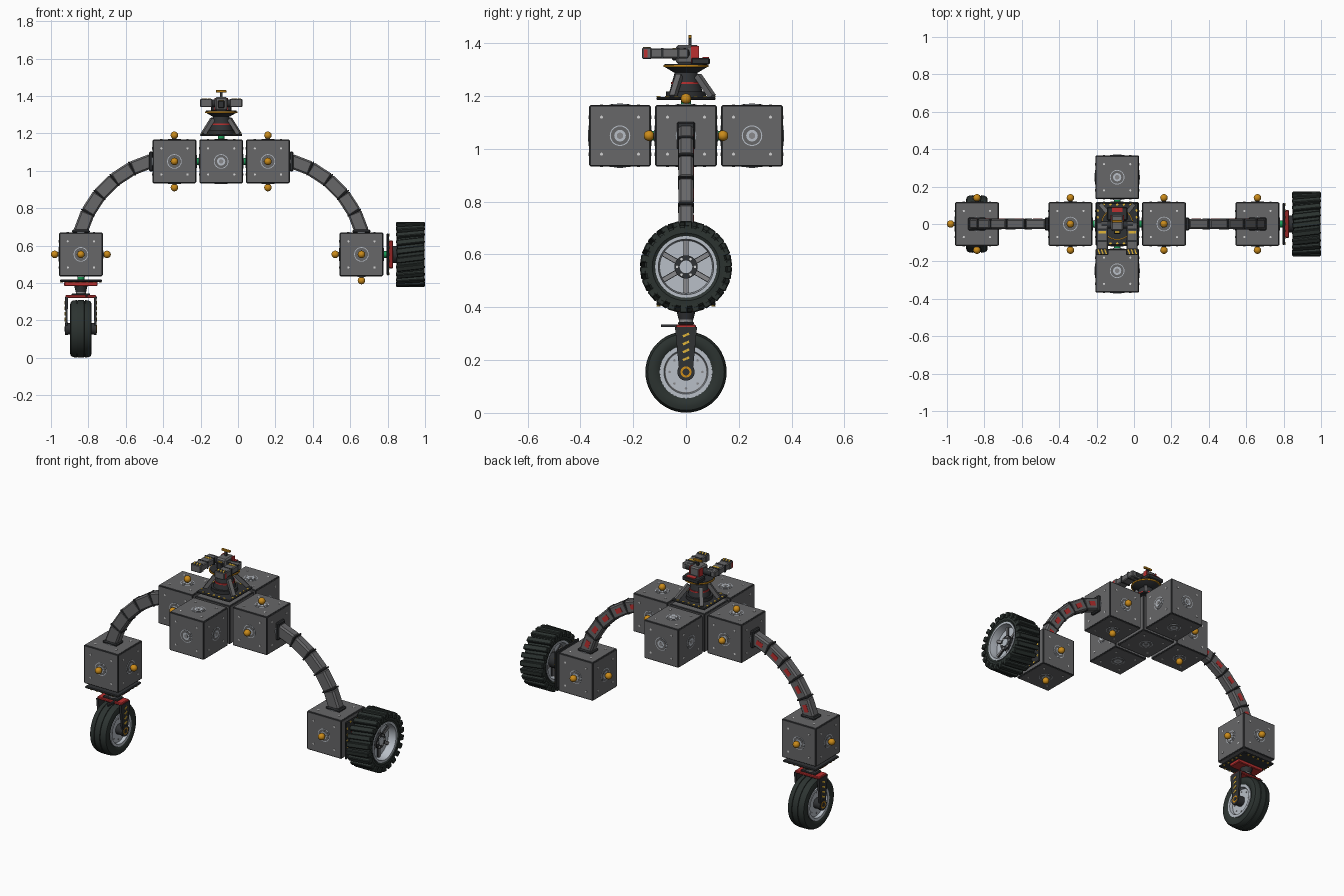
import bpy, bmesh, math
from mathutils import Matrix, Vector

cube = bpy.data.objects.get("Cube")
if cube:
    bpy.data.objects.remove(cube)

COLOURS = {
    "panel_grey": (0.135, 0.135, 0.14), "dark_steel": (0.03, 0.032, 0.035),
    "tyre_black": (0.025, 0.033, 0.03), "rim_silver": (0.48, 0.52, 0.57),
    "ball_orange": (0.6, 0.26, 0.01), "red_paint": (0.5, 0.03, 0.03),
    "green_link": (0.01, 0.32, 0.09), "hazard_yellow": (0.75, 0.46, 0.04),
    "rivet_white": (0.65, 0.65, 0.65), "socket_grey": (0.25, 0.25, 0.26)}
MATS = []
for mat_name, rgb in COLOURS.items():
    mat = bpy.data.materials.new(mat_name)
    mat.use_nodes = True
    mat.diffuse_color = (*rgb, 1)
    mat.node_tree.nodes["Principled BSDF"].inputs["Base Color"].default_value = (*rgb, 1)
    MATS.append(mat)
GREY, DARK, TYRE, SILVER, ORANGE, RED, GREEN, YELLOW, WHITE, SOCKET = range(10)

T = lambda x, y, z: Matrix.Translation((x, y, z))
R = lambda deg, axis: Matrix.Rotation(math.radians(deg), 4, axis)
# Turns local +z toward each of the six directions
FACING = {"+z": R(0, 'X'), "-z": R(180, 'X'), "+x": R(90, 'Y'),
          "-x": R(-90, 'Y'), "+y": R(-90, 'X'), "-y": R(90, 'X')}


class Part:
    """Collects simple shapes into one object; m is the current frame."""
    def __init__(self, m=None):
        self.bm, self.m = bmesh.new(), m or Matrix()

    def paint(self, verts, mat):
        for f in {f for v in verts for f in v.link_faces}:
            f.material_index = mat

    def box(self, loc, size, mat, turn=Matrix(), bevel=0):
        m = self.m @ T(*loc) @ turn @ Matrix.Diagonal((*size, 1))
        verts = bmesh.ops.create_cube(self.bm, size=1, matrix=m)["verts"]
        self.paint(verts, mat)
        if bevel:
            edges = list({e for v in verts for e in v.link_edges})
            bmesh.ops.bevel(self.bm, geom=edges, offset=bevel, segments=1,
                            affect='EDGES', material=mat)

    def cyl(self, loc, r, depth, mat, turn=Matrix(), top=None, n=24):
        verts = bmesh.ops.create_cone(
            self.bm, cap_ends=True, segments=n, radius1=r, radius2=r if top is None else top,
            depth=depth, matrix=self.m @ T(*loc) @ turn)["verts"]
        self.paint(verts, mat)

    def ball(self, loc, r, mat):
        self.paint(bmesh.ops.create_uvsphere(self.bm, u_segments=16, v_segments=10, radius=r,
                                             matrix=self.m @ T(*loc))["verts"], mat)

    def ring(self, profile, mat, n=40):
        # Closed (radius, height) profile turned around local z
        rows = [[self.bm.verts.new(self.m @ Vector(
            (r * math.cos(math.tau * i / n), r * math.sin(math.tau * i / n), h)))
            for i in range(n)] for r, h in profile]
        for a, b in zip(rows, rows[1:] + rows[:1]):
            for i in range(n):
                j = (i + 1) % n
                self.bm.faces.new((a[i], a[j], b[j], b[i])).material_index = mat

    def rod(self, p, q, w, mat):
        d = Vector(q) - Vector(p)
        self.box((Vector(p) + Vector(q)) / 2, (w, w, d.length), mat,
                 d.to_track_quat('Z', 'Y').to_matrix().to_4x4())

    def finish(self, name):
        bmesh.ops.recalc_face_normals(self.bm, faces=self.bm.faces)
        mesh = bpy.data.meshes.new(name)
        self.bm.to_mesh(mesh)
        self.bm.free()
        for mat in MATS:
            mesh.materials.append(mat)
        obj = bpy.data.objects.new(name, mesh)
        bpy.context.collection.objects.link(obj)
        bpy.ops.object.select_all(action='DESELECT')
        obj.select_set(True)
        bpy.context.view_layer.objects.active = obj
        bpy.ops.object.shade_smooth_by_angle(angle=math.radians(35))


def module(name, loc, balls=(), links=()):
    # Cube with dark edges, face panels, sockets, rivets, ball plugs and green links
    base, p, h = T(*loc), Part(T(*loc)), 0.117
    p.box((0, 0, 0), (0.232,) * 3, DARK, bevel=0.004)
    for key, turn in FACING.items():
        p.m = base @ turn
        p.box((0, 0, h - 0.002), (0.222, 0.222, 0.004), GREY)
        for r, d, mat in ((0.039, 0.003, SILVER), (0.035, 0.005, GREY), (0.022, 0.007, SILVER),
                          (0.012, 0.009, SOCKET)):
            p.cyl((0, 0, h), r, d, mat)
        for sx in (-1, 1):
            for sy in (-1, 1):
                p.cyl((sx * 0.07, sy * 0.07, h), 0.006, 0.004, WHITE, n=8)
        if key in balls:
            p.cyl((0, 0, h + 0.005), 0.01, 0.02, DARK, n=12)
            p.ball((0, 0, 0.14), 0.02, ORANGE)
        if key in links:
            p.cyl((0, 0, h + 0.009), 0.018, 0.022, GREEN, n=16)
    p.finish(name)


def arm(name, s):
    # Shallow arc of straight segments with dark joints and red marks at the back
    p, steps, rad, step = Part(), 5, 0.54, 12
    at = lambda a: T(-0.09 + s * (0.231 + rad * math.sin(math.radians(a))), 0,
                     0.531 + rad * math.cos(math.radians(a))) @ R(s * a, 'Y')
    for i in range(steps):
        p.m = at(15 + (i + 0.5) * step)
        p.box((0, 0, -0.002), (0.117, 0.056, 0.076), GREY, bevel=0.009)
        p.box((0, 0.028, -0.002), (0.044, 0.003, 0.028), RED)
    for i in range(1, steps):
        p.m = at(15 + i * step)
        p.box((0, 0, 0), (0.009, 0.06, 0.082), DARK, bevel=0.003)
    # Flanges flat on the two cube faces
    p.m = Matrix()
    p.box((-0.09 + s * 0.376, 0, 1.05), (0.022, 0.07, 0.105), DARK, bevel=0.006)
    p.box((-0.09 + s * 0.75, 0, 0.676), (0.095, 0.07, 0.018), DARK, bevel=0.006)
    p.finish(name)


def mount(p):
    # Square adapter plate with warning marks, growing along local z from a cube face
    p.box((0, 0, 0.024), (0.225, 0.225, 0.012), DARK, bevel=0.004)
    keep = p.m
    for k in range(4):
        p.m = keep @ R(90 * k, 'Z')
        for i in range(5):
            p.box(((i - 2) * 0.036, 0.104, 0.031), (0.012, 0.01, 0.003), YELLOW, R(25, 'Z'))
    p.m = keep


MID = -0.09
module("core_module", (MID, 0, 1.05), links=("+x", "-x", "+y", "-y", "+z"))
module("front_module", (MID, -0.25, 1.05))
module("back_module", (MID, 0.25, 1.05))
for side, s in (("left", 1), ("right", -1)):
    module(side + "_module", (MID + s * 0.25, 0, 1.05), balls=("+z", "-z", "+y", "-y"))
    arm(side + "_arm", s)
module("left_wheel_module", (0.66, 0, 0.553), ("-x", "-z", "+y", "-y"), ("+x",))
module("right_wheel_module", (-0.84, 0, 0.553), ("-x", "+x", "+y", "-y"), ("-z",))

# Big lugged wheel, axle along x
p = Part(T(0.777, 0, 0.553) @ FACING["+x"])
mount(p)
p.box((0, 0, 0.042), (0.15, 0.15, 0.022), RED, bevel=0.006)
p.cyl((0, 0, 0.08), 0.045, 0.1, DARK)
p.finish("left_wheel_mount")
wheel = T(0.922, 0, 0.553) @ FACING["+x"]
p = Part(wheel)
half = [(0.113, 0.062), (0.128, 0.071), (0.15, 0.069), (0.158, 0.055)]
p.ring(half + [(r, -h) for r, h in half[::-1]], TYRE)
for i in range(22):
    p.m = wheel @ R(360 / 22 * i, 'Z')
    p.box((0.163, 0, 0), (0.022, 0.03, 0.152), TYRE, R(7, 'X'), 0.004)
    for s in (-1, 1):
        p.box((0.155, -s * 0.008, s * 0.069), (0.03, 0.026, 0.012), TYRE)
p.finish("left_tyre")
p = Part(wheel)
p.ring([(0.117, 0.068), (0.105, 0.068), (0.1, 0.03), (0.1, -0.03), (0.105, -0.068), (0.117, -0.068)], SILVER)
p.cyl((0, 0, 0), 0.101, 0.04, SILVER, n=40)
for i in range(6):
    turn = R(60 * i, 'Z')
    for w, d, mat in ((0.02, 0.056, DARK), (0.014, 0.062, SOCKET)):
        p.box(turn @ Vector((0.068, 0, 0)), (0.066, w, d), mat, turn)
    p.cyl(R(60 * i + 30, 'Z') @ Vector((0.034, 0, 0)), 0.005, 0.084, WHITE, n=8)
p.cyl((0, 0, 0), 0.044, 0.08, DARK)
p.cyl((0, 0, 0), 0.024, 0.09, SILVER)
p.finish("left_rim")

# Caster wheel with fork under the right module
p = Part(T(-0.84, 0, 0.436) @ FACING["-z"])
mount(p)
p.box((0, 0, 0.041), (0.18, 0.08, 0.022), RED, bevel=0.004)
p.cyl((0, 0, 0.066), 0.036, 0.034, DARK, top=0.028)
p.cyl((0, 0, 0.09), 0.026, 0.02, SOCKET)
p.finish("caster_mount")
p = Part(T(-0.84, 0, 0))
p.box((0, 0, 0.327), (0.165, 0.075, 0.016), RED, bevel=0.004)
p.box((0, 0, 0.339), (0.1, 0.06, 0.012), DARK, bevel=0.004)
p.rod((0.03, -0.03, 0.33), (0.03, -0.095, 0.33), 0.011, DARK)
for s in (-1, 1):
    # Tapered fork blade with warning stripes and axle cap
    p.m = T(-0.84 + s * 0.077, 0, 0.235)
    p.cyl((0, 0, 0.005), 0.036, 0.17, DARK, Matrix.Diagonal((0.19, 1, 1, 1)) @ R(45, 'Z'), top=0.059, n=4)
    for i in range(4):
        p.box((s * 0.005, 0, -0.03 + i * 0.03), (0.009, 0.026, 0.009), YELLOW, R(25, 'X'))
    for r, d, mat in ((0.033, 0.014, DARK), (0.021, 0.017, ORANGE), (0.013, 0.02, DARK)):
        p.cyl((0, 0, -0.08), r, d, mat, FACING["+x"])
p.finish("caster_fork")
p = Part(T(-0.84, 0, 0.155) @ FACING["+x"])
half = [(0.096, 0.045), (0.11, 0.056), (0.13, 0.058), (0.145, 0.053), (0.151, 0.042),
        (0.154, 0.022), (0.15, 0.021), (0.15, 0.018), (0.154, 0.017)]
p.ring(half + [(r, -h) for r, h in half[::-1]], TYRE, n=48)
p.finish("caster_tyre")
p = Part(T(-0.84, 0, 0.155) @ FACING["+x"])
p.ring([(0.1, 0.054), (0.084, 0.054), (0.08, 0.04), (0.08, -0.04), (0.084, -0.054), (0.1, -0.054)], SILVER)
p.cyl((0, 0, 0), 0.082, 0.07, SOCKET, n=40)
p.cyl((0, 0, 0), 0.077, 0.074, SILVER, n=40)
p.cyl((0, 0, 0), 0.03, 0.14, DARK)
for i in range(8):
    p.cyl(R(45 * i, 'Z') @ Vector((0.062, 0, 0)), 0.005, 0.078, SOCKET, n=8)
p.finish("caster_rim")

# Turret pedestal
p = Part(T(MID, 0, 1.167))
mount(p)
p.cyl((0, 0, 0.04), 0.075, 0.02, DARK)
p.cyl((0, 0, 0.085), 0.064, 0.08, DARK, top=0.042)
p.cyl((0, 0, 0.082), 0.057, 0.008, RED)
for s in (-1, 1):
    p.rod((s * 0.085, 0.1, 0.03), (s * 0.04, 0.045, 0.11), 0.022, GREY)
    p.rod((s * 0.095, -0.05, 0.03), (s * 0.045, -0.025, 0.11), 0.022, GREY)
p.cyl((0, 0, 0.133), 0.045, 0.022, DARK, top=0.082, n=32)
p.cyl((0, 0, 0.147), 0.086, 0.008, ORANGE, n=32)
p.cyl((0, 0, 0.15), 0.081, 0.008, DARK, n=32)
p.finish("turret_pedestal")

# Turret head with twin side pods and top sight
p = Part(T(MID, 0, 1.32))
p.box((0, 0.055, 0.012), (0.11, 0.07, 0.026), DARK, bevel=0.005)
p.box((0, 0.075, 0.026), (0.056, 0.024, 0.004), RED)
p.box((0, 0.005, 0.038), (0.066, 0.085, 0.072), GREY, bevel=0.008)
p.box((0, -0.04, 0.035), (0.035, 0.025, 0.04), DARK, bevel=0.004)
p.box((0, -0.04, 0.056), (0.025, 0.015, 0.004), YELLOW)
p.cyl((0, -0.005, 0.042), 0.02, 0.17, DARK, FACING["+x"])
for s in (-1, 1):
    x = s * 0.08
    p.box((s * 0.033, 0.034, 0.037), (0.006, 0.03, 0.066), RED)
    p.box((x, -0.065, 0.042), (0.06, 0.15, 0.038), GREY, bevel=0.005)
    p.box((x, -0.148, 0.042), (0.066, 0.036, 0.044), GREY, bevel=0.004)
    p.box((s * 0.113, -0.152, 0.042), (0.003, 0.014, 0.03), RED)
    for y in (-0.09, -0.03):
        p.box((x, y, 0.042), (0.063, 0.01, 0.041), DARK)
    p.box((x, -0.045, 0.061), (0.04, 0.014, 0.004), YELLOW)
    p.box((x, -0.148, 0.063), (0.058, 0.03, 0.004), DARK)
    for i in range(3):
        p.box((x + (i - 1) * 0.018, -0.148, 0.065), (0.007, 0.028, 0.003), YELLOW, R(20, 'Z'))
p.rod((0, 0.015, 0.07), (0, 0.015, 0.1), 0.012, DARK)
p.box((0, 0.015, 0.105), (0.056, 0.012, 0.013), ORANGE, bevel=0.002)
p.finish("turret_head")
